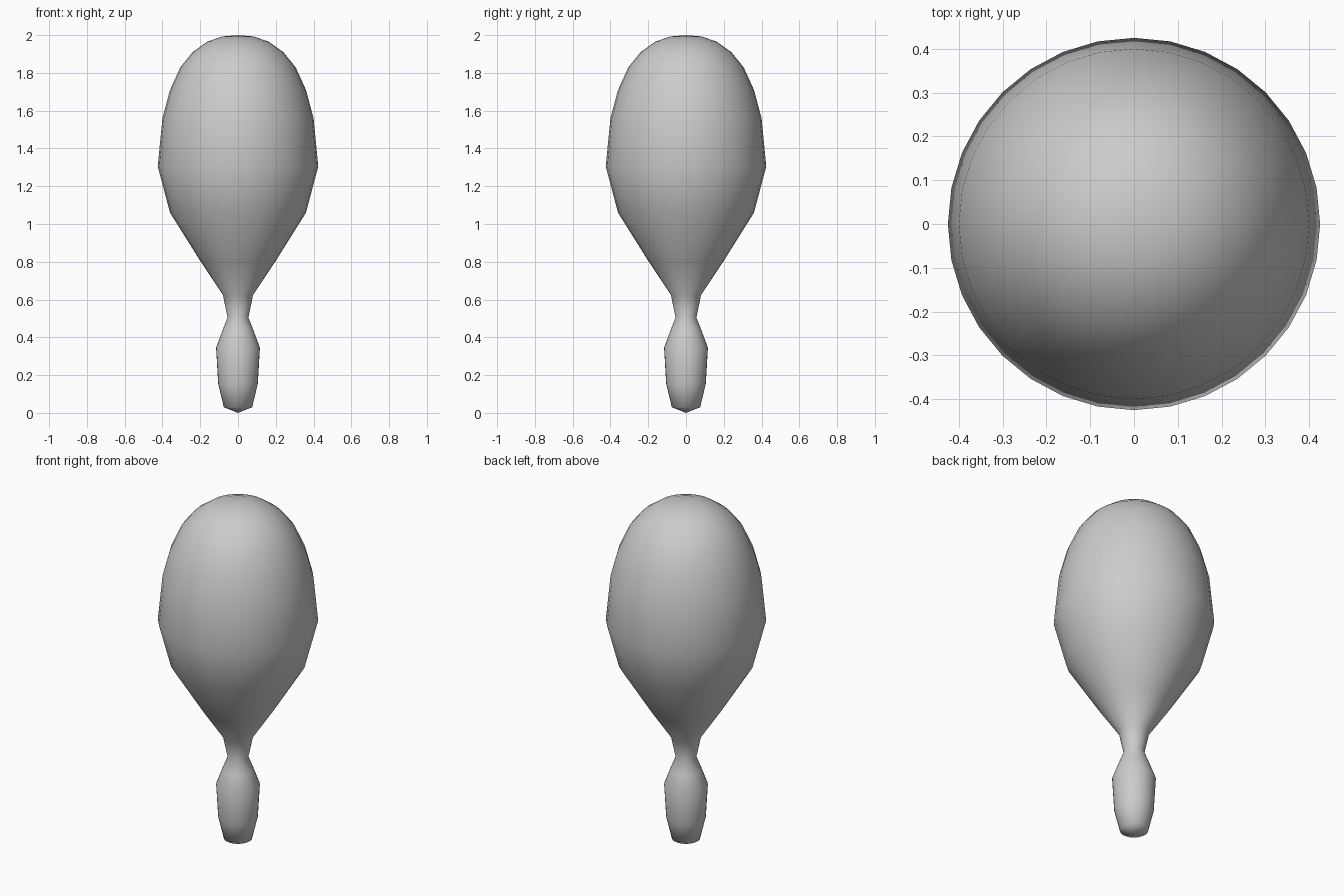
import bpy, bmesh
from math import radians

if "Cube" in bpy.data.objects:
    bpy.data.objects.remove(bpy.data.objects["Cube"])

# Lathe profile: (radius, height) from the base to the crown
PROFILE = [(0, 0.0), (0.075, 0.03), (0.105, 0.155), (0.116, 0.345),
           (0.082, 0.437), (0.055, 0.505), (0.08, 0.625), (0.195, 0.797),
           (0.36, 1.06), (0.425, 1.305), (0.4, 1.56), (0.36, 1.71),
           (0.305, 1.83), (0.24, 1.91), (0.163, 1.965), (0.083, 1.993), (0, 2.0)]


def lathe(name, profile, sides):
    """Spin a profile around z into a closed smooth body."""
    bm = bmesh.new()
    verts = [bm.verts.new((r, 0, z)) for r, z in profile]
    edges = [bm.edges.new(pair) for pair in zip(verts, verts[1:])]
    bmesh.ops.spin(bm, geom=verts + edges, axis=(0, 0, 1), cent=(0, 0, 0),
                   angle=radians(360), steps=sides, use_duplicate=False)
    bmesh.ops.remove_doubles(bm, verts=bm.verts, dist=0.0005)
    bmesh.ops.recalc_face_normals(bm, faces=bm.faces)
    for face in bm.faces:
        face.smooth = True
    mesh = bpy.data.meshes.new(name)
    bm.to_mesh(mesh)
    bm.free()
    obj = bpy.data.objects.new(name, mesh)
    bpy.context.collection.objects.link(obj)
    return obj


# Bulb, narrow neck and foot in one turned body
lathe("bulb_body", PROFILE, 32)
